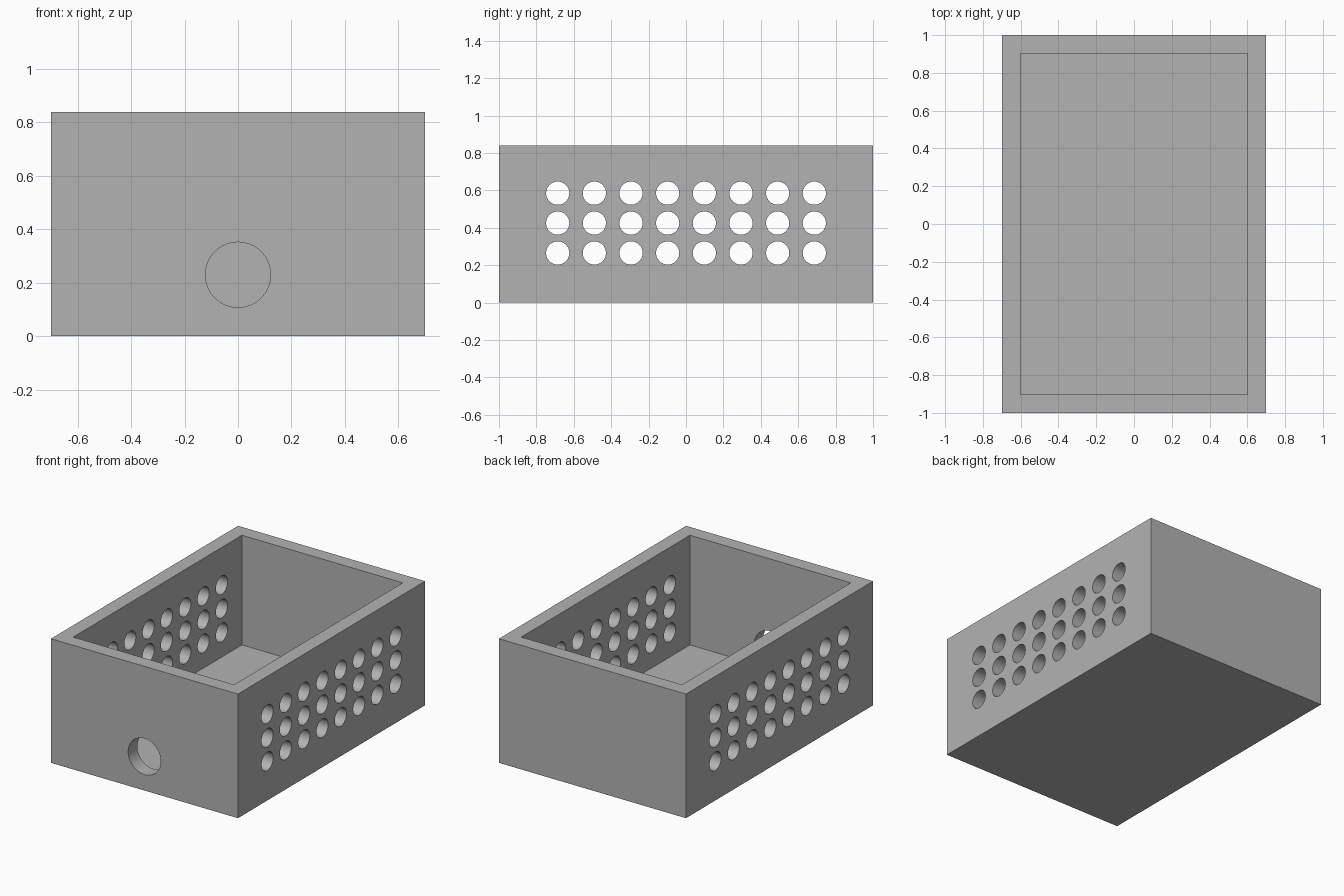
import bpy, bmesh, math
from mathutils import Matrix, Vector

if "Cube" in bpy.data.objects:
    bpy.data.objects.remove(bpy.data.objects["Cube"])

W, L, H, T = 1.40, 2.0, 0.84, 0.098   # width, length, height, wall thickness

grey = bpy.data.materials.new("plain grey")
grey.diffuse_color = (0.45, 0.45, 0.45, 1)
grey.use_nodes = True
grey.node_tree.nodes["Principled BSDF"].inputs["Base Color"].default_value = grey.diffuse_color


def finish(name, bm):
    mesh = bpy.data.meshes.new(name)
    bm.to_mesh(mesh)
    bm.free()
    ob = bpy.data.objects.new(name, mesh)
    bpy.context.collection.objects.link(ob)
    ob.data.materials.append(grey)
    return ob


def block(name, size, center):
    bm = bmesh.new()
    m = Matrix.Translation(center) @ Matrix.Diagonal((*size, 1))
    bmesh.ops.create_cube(bm, size=1, matrix=m)
    return finish(name, bm)


def drills(name, centers, radius, length, axis, sides):
    bm = bmesh.new()
    turn = Vector((0, 0, 1)).rotation_difference(Vector(axis)).to_matrix().to_4x4()
    for c in centers:
        bmesh.ops.create_cone(bm, cap_ends=True, segments=sides, radius1=radius,
                              radius2=radius, depth=length,
                              matrix=Matrix.Translation(c) @ turn)
    return finish(name, bm)


# Open box
box = block("open_box", (W, L, H), (0, 0, H / 2))

# Hollow interior, open at the top
cavity = block("cavity_cutter", (W - 2 * T, L - 2 * T, H), (0, 0, T + H / 2))

# Three rows of eight vent holes through both long sides
vents = drills("vent_cutter",
               [(0, (i - 3.5) * 0.196, 0.265 + 0.16 * j) for i in range(8) for j in range(3)],
               0.062, W + 0.4, (1, 0, 0), 48)

# Cable hole through the front wall only
port = drills("front_hole_cutter", [(0, -L / 2, 0.23)], 0.122, 0.5, (0, 1, 0), 64)

for cutter in (cavity, vents, port):
    mod = box.modifiers.new(cutter.name, 'BOOLEAN')
    mod.operation = 'DIFFERENCE'
    mod.solver = 'EXACT'
    mod.object = cutter

# Bake the cuts and drop the cutters
bpy.context.view_layer.objects.active = box
box.select_set(True)
for mod in list(box.modifiers):
    bpy.ops.object.modifier_apply(modifier=mod.name)
for cutter in (cavity, vents, port):
    bpy.data.objects.remove(cutter)

# Smooth hole walls, sharp box edges
bpy.ops.object.select_all(action='DESELECT')
box.select_set(True)
bpy.ops.object.shade_smooth_by_angle(angle=math.radians(30))
